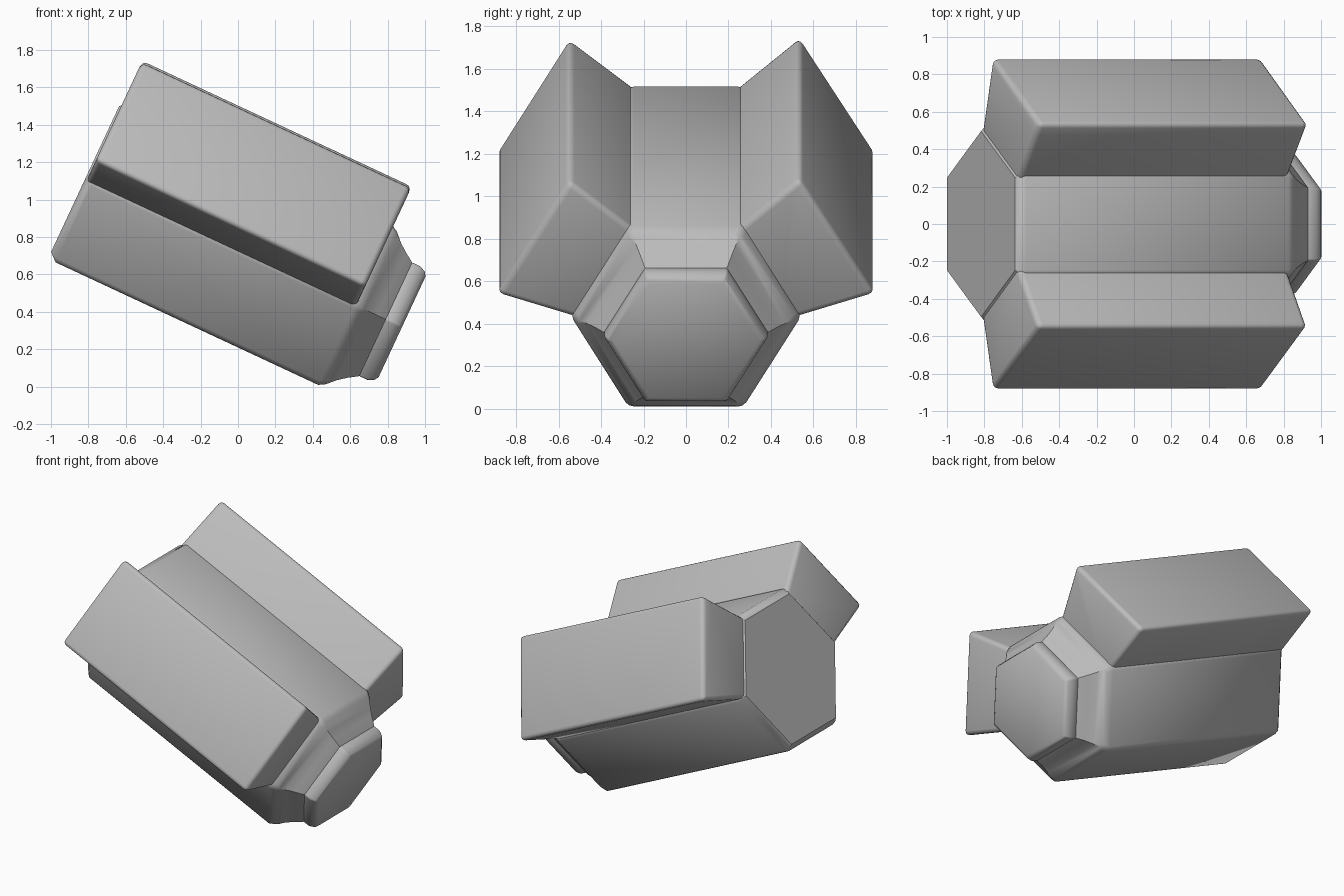
import bpy, bmesh, math
from mathutils import Matrix

cube = bpy.data.objects.get("Cube")
if cube:
    bpy.data.objects.remove(cube)

grey = bpy.data.materials.new("plain grey")
grey.use_nodes = True
COLOUR = (0.5, 0.5, 0.5, 1)
grey.diffuse_color = COLOUR
grey.node_tree.nodes["Principled BSDF"].inputs["Base Color"].default_value = COLOUR

TILT = Matrix.Rotation(math.radians(25), 4, 'Y')
AXIS = 0.66   # height of the body axis before tilting


def hexagon(apothem):
    r = apothem / math.cos(math.pi / 6)
    return [(r * math.cos(k * math.pi / 3), AXIS + r * math.sin(k * math.pi / 3))
            for k in range(6)]


def loft(name, sections, bevel, segments, min_angle=40):
    """Skin (position, profile) sections along the axis, round edges, tilt."""
    bm = bmesh.new()
    rings = [[bm.verts.new((u, y, w)) for y, w in profile] for u, profile in sections]
    n = len(rings[0])
    for a, b in zip(rings, rings[1:]):
        for i in range(n):
            j = (i + 1) % n
            bm.faces.new((a[i], a[j], b[j], b[i]))
    bm.faces.new(rings[0])
    bm.faces.new(rings[-1])
    bmesh.ops.recalc_face_normals(bm, faces=bm.faces)
    sharp = [e for e in bm.edges if e.calc_face_angle() > math.radians(min_angle)]
    bmesh.ops.bevel(bm, geom=sharp, offset=bevel, segments=segments,
                    profile=0.5, affect='EDGES', clamp_overlap=True)
    bm.transform(TILT)
    mesh = bpy.data.meshes.new(name)
    bm.to_mesh(mesh)
    bm.free()
    mesh.materials.append(grey)
    ob = bpy.data.objects.new(name, mesh)
    bpy.context.collection.objects.link(ob)
    bpy.ops.object.select_all(action='DESELECT')
    ob.select_set(True)
    bpy.context.view_layer.objects.active = ob
    bpy.ops.object.shade_smooth_by_angle(angle=math.radians(35))
    return ob


# Hexagonal body with a chamfered back and a tapering neck
body = [(-1.21, 0.43), (-1.165, 0.47), (0.385, 0.47), (0.42, 0.45),
        (0.465, 0.405), (0.51, 0.37), (0.58, 0.325)]
loft("body", [(u, hexagon(a)) for u, a in body], 0.025, 2, 50)

# Hexagonal end cap
cap = [(0.56, 0.335), (0.61, 0.335), (0.645, 0.32), (0.66, 0.297)]
loft("end_cap", [(u, hexagon(a)) for u, a in cap], 0.008, 2, 50)

# Flared side blocks on the two upper slanted faces
outline = [(0.2, 1.075), (0.44, 0.625), (0.89, 0.775), (0.55, 1.365)]
for name, side in (("left_block", 1), ("right_block", -1)):
    profile = [(side * y, w) for y, w in outline]
    if side > 0:   # narrow chamfer along the left block's ridge
        profile[3:] = [(0.535, 1.375), (0.475, 1.32)]
    loft(name, [(-1.2, profile), (0.39, profile)], 0.03, 3)
